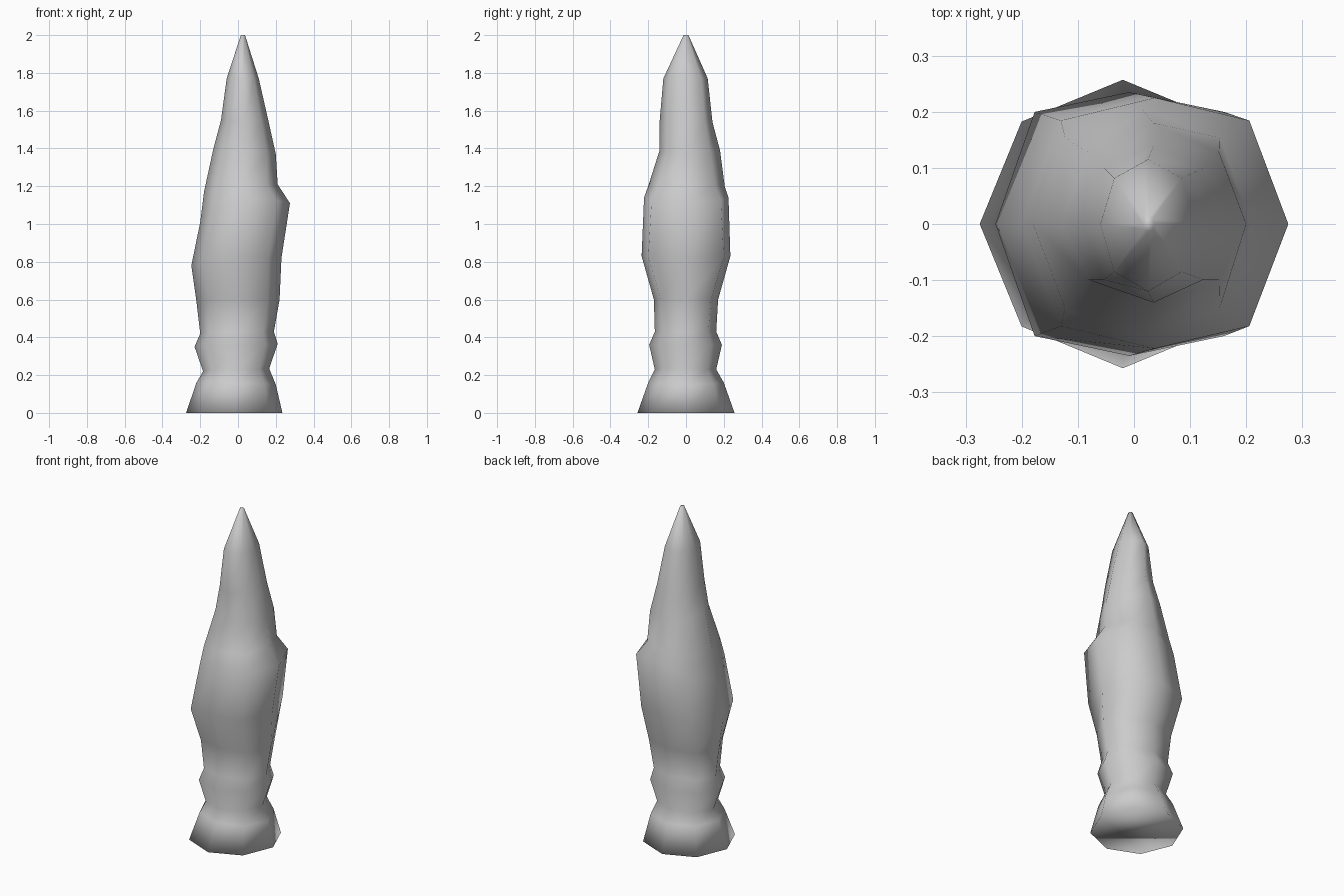
import bpy, bmesh
from math import cos, sin, pi

if "Cube" in bpy.data.objects:
    bpy.data.objects.remove(bpy.data.objects["Cube"])

# Each ring: left x, left z, right x, right z, front y, back y, side z, diagonal y factor
RINGS = [
    (-.275, 0, .235, 0, -.257, .257, 0, .71),
    (-.22, .16, .20, .15, -.20, .20, .16, .71),
    (-.185, .22, .165, .235, -.165, .16, .23, .71),
    (-.23, .35, .21, .365, -.195, .19, .36, .71),
    (-.20, .42, .19, .43, -.165, .16, .43, .74),
    (-.22, .59, .22, .60, -.17, .17, .60, .78),
    (-.247, .78, .23, .82, -.235, .235, .83, .85),
    (-.20, 1.01, .275, 1.11, -.222, .225, 1.14, .82),
    (-.18, 1.17, .21, 1.21, -.20, .205, 1.20, .75),
    (-.13, 1.40, .20, 1.37, -.14, .18, 1.39, .71),
    (-.09, 1.55, .16, 1.55, -.14, .14, 1.54, .71),
    (-.06, 1.77, .11, 1.77, -.12, .115, 1.77, .71),
    (.015, 2.0, .037, 2.0, -.013, .013, 2.0, .71),
]
SIDES = 8


def ring_verts(bm, ring):
    lx, lz, rx, rz, fy, by, sz, diag = ring
    cx, half = (lx + rx) / 2, (rx - lx) / 2
    verts = []
    for i in range(SIDES):
        c, s = cos(2 * pi * i / SIDES), sin(2 * pi * i / SIDES)
        y = (by if s > 0 else -fy) * s
        if i % 2:
            y *= diag / .7071
        end_z = rz if c > 0 else lz
        z = sz + (end_z - sz) * c * c
        verts.append(bm.verts.new((cx + half * c, y, z)))
    return verts


# Lofted eight-sided spike, closed at both ends
bm = bmesh.new()
loops = [ring_verts(bm, r) for r in RINGS]
for a, b in zip(loops, loops[1:]):
    for i in range(SIDES):
        j = (i + 1) % SIDES
        bm.faces.new((a[i], a[j], b[j], b[i]))
bm.faces.new(loops[0][::-1])
bm.faces.new(loops[-1])
bmesh.ops.recalc_face_normals(bm, faces=bm.faces)
for f in bm.faces:
    f.smooth = True
mesh = bpy.data.meshes.new("spike_body")
bm.to_mesh(mesh)
bm.free()
bpy.context.collection.objects.link(bpy.data.objects.new("spike_body", mesh))
